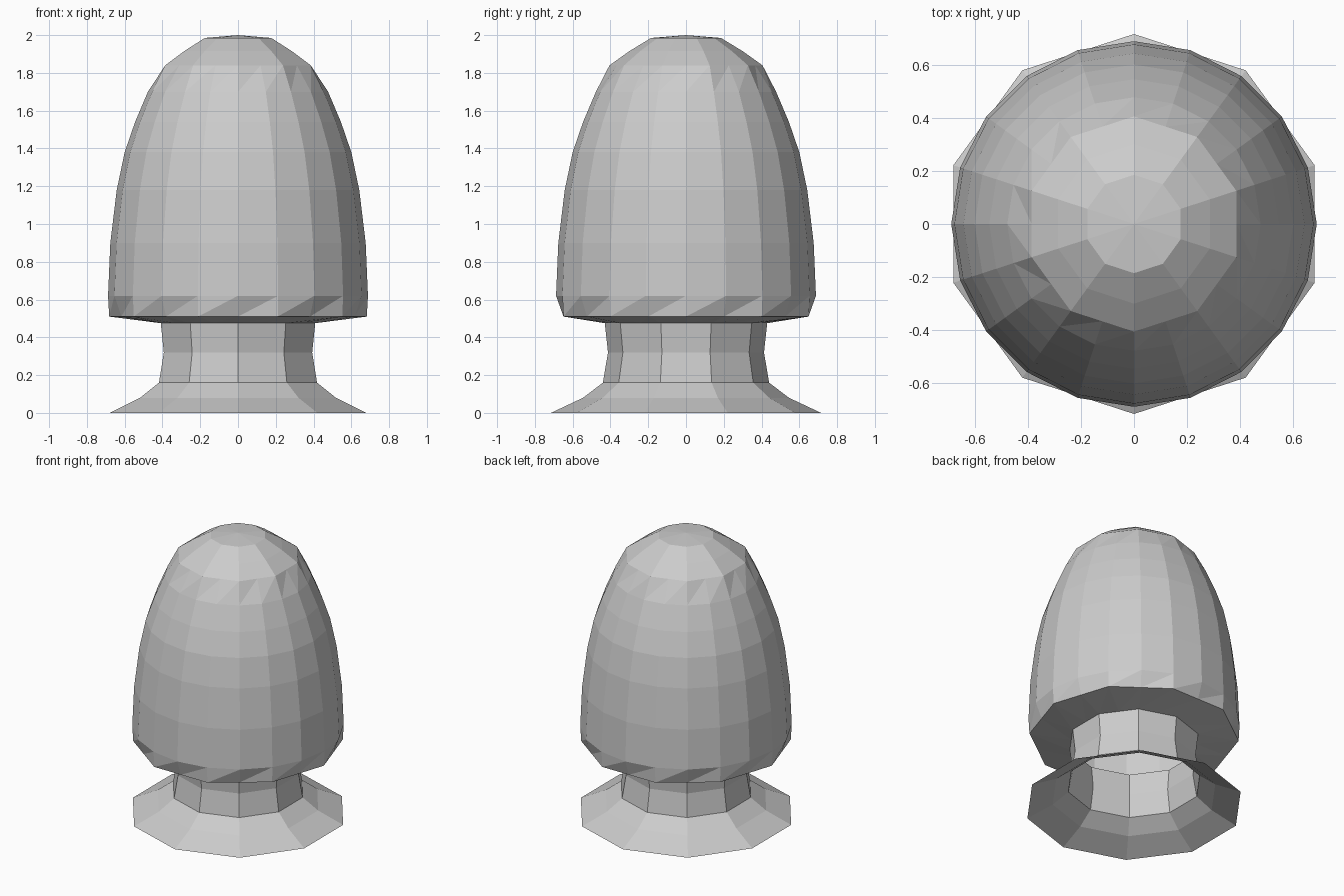
import bpy
import bmesh
from math import cos, sin, pi

cube = bpy.data.objects.get("Cube")
if cube:
    bpy.data.objects.remove(cube, do_unlink=True)

STEPS = 20

stone = bpy.data.materials.new("light grey stone")
stone.use_nodes = True
GREY = (0.6, 0.6, 0.6, 1)
stone.diffuse_color = GREY
stone.node_tree.nodes["Principled BSDF"].inputs["Base Color"].default_value = GREY


def ring(bm, radius, z, shape):
    """Ring of points: round, or ten-sided with corners on the x or y axis."""
    points = []
    for i in range(STEPS):
        # i = 0 lies on +x, i = 5 on +y
        midpoint = (shape == "x" and i % 2 == 1) or (shape == "y" and i % 2 == 0)
        r = radius * cos(pi / 10) if midpoint else radius
        a = 2 * pi * i / STEPS
        points.append(bm.verts.new((r * cos(a), r * sin(a), z)))
    return points


def lathe(name, profile, tip=None):
    """Flat-shaded faceted shell through the rings, optionally closed by a tip."""
    bm = bmesh.new()
    rings = [ring(bm, *p) for p in profile]
    for low, high in zip(rings, rings[1:]):
        for i in range(STEPS):
            j = (i + 1) % STEPS
            bm.faces.new((low[i], low[j], high[j]))
            bm.faces.new((low[i], high[j], high[i]))
    if tip:
        top = bm.verts.new(tip)
        for i in range(STEPS):
            bm.faces.new((rings[-1][i], rings[-1][(i + 1) % STEPS], top))
    mesh = bpy.data.meshes.new(name)
    bm.to_mesh(mesh)
    bm.free()
    mesh.materials.append(stone)
    obj = bpy.data.objects.new(name, mesh)
    bpy.context.collection.objects.link(obj)
    return obj


# Flared foot, open underneath
lathe("flared_foot", [
    (0.715, 0.0, "y"), (0.545, 0.08, "y"), (0.44, 0.16, "y"),
])

# Slightly waisted hollow neck
lathe("neck", [
    (0.44, 0.16, "y"), (0.413, 0.32, "y"), (0.43, 0.475, "y"),
])

# Domed cap: sloping underside, ten-sided rim, then a rounded body
lathe("domed_cap", [
    (0.43, 0.475, "y"), (0.682, 0.51, "x"),
    (0.688, 0.62, "round"), (0.676, 0.90, "round"),
    (0.642, 1.18, "round"), (0.60, 1.38, "round"),
    (0.545, 1.54, "round"), (0.477, 1.70, "round"),
    (0.405, 1.84, "y"), (0.30, 1.915, "y"), (0.185, 1.985, "y"),
], tip=(0, 0, 2.0))
